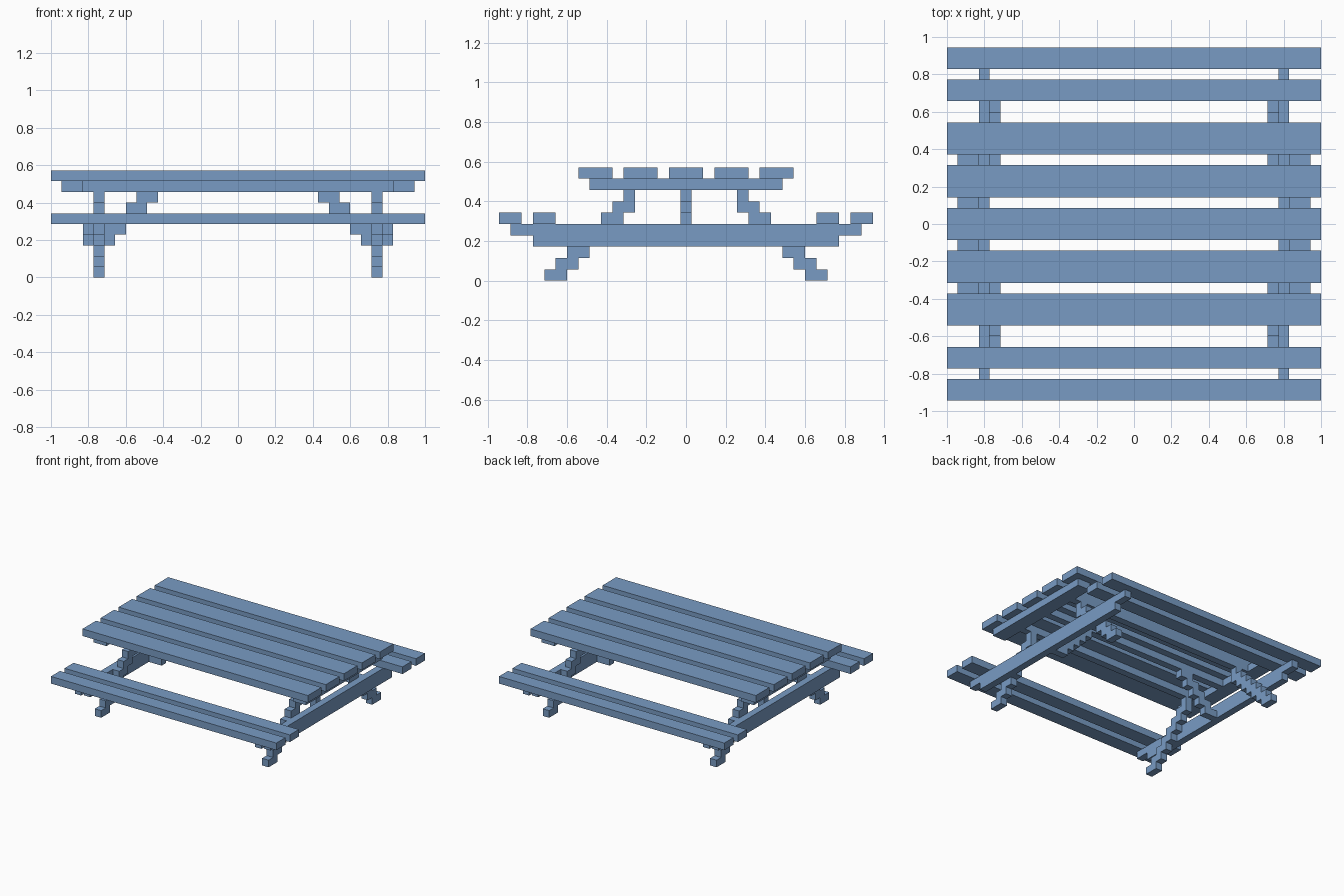
import bpy, bmesh
from mathutils import Vector

if "Cube" in bpy.data.objects:
    bpy.data.objects.remove(bpy.data.objects["Cube"])

U = 2 / 35  # one block; all sizes below are in blocks

blue = bpy.data.materials.new("blue paint")
blue.use_nodes = True
color = (0.19, 0.33, 0.55, 1)
blue.diffuse_color = color
blue.node_tree.nodes["Principled BSDF"].inputs["Base Color"].default_value = color


def extrude_outline(name, outline, depth, mirror=""):
    """Solid from a planar outline (3D points in blocks) pushed along depth."""
    bm = bmesh.new()
    face = bm.faces.new([bm.verts.new(Vector(p) * U) for p in outline])
    new = bmesh.ops.extrude_face_region(bm, geom=[face])["geom"]
    verts = [g for g in new if isinstance(g, bmesh.types.BMVert)]
    bmesh.ops.translate(bm, verts=verts, vec=Vector(depth) * U)
    bmesh.ops.recalc_face_normals(bm, faces=bm.faces)
    mesh = bpy.data.meshes.new(name)
    bm.to_mesh(mesh)
    bm.free()
    mesh.materials.append(blue)
    obj = bpy.data.objects.new(name, mesh)
    bpy.context.collection.objects.link(obj)
    if mirror:
        mod = obj.modifiers.new("mirror", "MIRROR")
        mod.use_axis = ("x" in mirror, "y" in mirror, False)
        mod.use_mirror_merge = False
    return obj


def box(name, x, y, z, mirror=""):
    outline = [(x[0], y[0], z[0]), (x[1], y[0], z[0]),
               (x[1], y[1], z[0]), (x[0], y[1], z[0])]
    return extrude_outline(name, outline, (0, 0, z[1] - z[0]), mirror)


def steps(spans, z0):
    """Stepped (position, height) outline from one span per layer."""
    right, left = [], []
    for i, (lo, hi) in enumerate(spans):
        right += [(hi, z0 + i), (hi, z0 + i + 1)]
        left += [(lo, z0 + i), (lo, z0 + i + 1)]
    pts = right + left[::-1]
    return [p for i, p in enumerate(pts) if p != pts[i - 1]]


LENGTH = (-17.5, 17.5)

# Table top planks
box("table_plank_middle", LENGTH, (-1.5, 1.5), (9, 10))
box("table_plank_inner", LENGTH, (2.5, 5.5), (9, 10), "y")
box("table_plank_outer", LENGTH, (6.5, 9.5), (9, 10), "y")

# Bench planks
box("bench_plank_inner", LENGTH, (11.5, 13.5), (5, 6), "y")
box("bench_plank_outer", LENGTH, (14.5, 16.5), (5, 6), "y")

# Beams under the table top
box("table_crossbeam", (14.5, 16.5), (-8.5, 8.5), (8, 9), "x")
box("table_rail_middle", (-14.5, 14.5), (-0.5, 0.5), (8, 9))
box("table_rail_side", (-14.5, 14.5), (4.5, 5.5), (8, 9), "y")

# Bench support beam, longer in its upper half
beam = steps([(-13.5, 13.5), (-15.5, 15.5)], 3)
extrude_outline("bench_beam", [(13.5, y, z) for y, z in beam], (1, 0, 0), "x")

# Splayed legs, stepping inwards from floor to table top
leg = steps([(10.5 - i, 12.5 - i) for i in range(6)] + [(4.5, 6.5), (4.5, 5.5)], 0)
extrude_outline("leg", [(12.5, y, z) for y, z in leg], (1, 0, 0), "xy")

# Diagonal braces from the bench beams to the middle rail
brace = steps([(11.5 - i, 13.5 - i) for i in range(5)], 3)
extrude_outline("diagonal_brace", [(x, -0.5, z) for x, z in brace], (0, 1, 0), "x")
